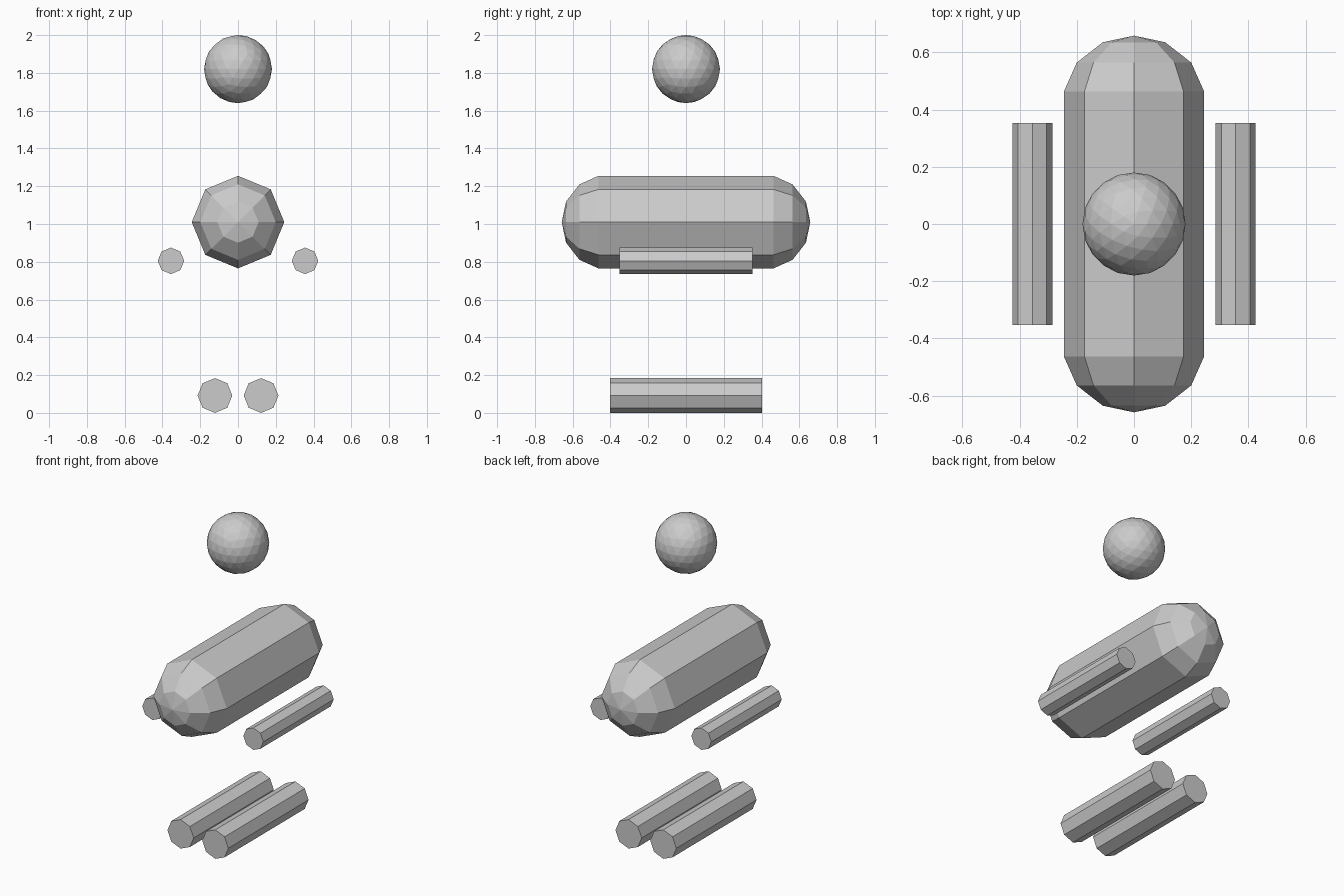
import bpy, bmesh, math

if "Cube" in bpy.data.objects:
    bpy.data.objects.remove(bpy.data.objects["Cube"])

SIDES = 8


def limb(name, x, z, radius, half_length):
    # eight-sided rod lying along y
    bpy.ops.mesh.primitive_cylinder_add(
        vertices=SIDES, radius=radius, depth=2 * half_length,
        location=(x, 0, z), rotation=(math.pi / 2, 0, 0))
    bpy.context.object.name = name


def capsule(name, z, profile):
    # eight-sided lathe around y, profile = (y, radius) of one half, tip first
    half = [(-y, r) for y, r in profile]
    rings = half + [(y, r) for y, r in reversed(profile)]
    bm = bmesh.new()
    loops = []
    for y, r in rings:
        if r == 0:
            loops.append([bm.verts.new((0, y, 0))] * SIDES)
        else:
            loops.append([bm.verts.new((r * math.cos(i * math.tau / SIDES), y,
                                        r * math.sin(i * math.tau / SIDES)))
                          for i in range(SIDES)])
    for a, b in zip(loops, loops[1:]):
        for i in range(SIDES):
            j = (i + 1) % SIDES
            corners = list(dict.fromkeys((a[i], a[j], b[j], b[i])))
            bm.faces.new(corners)
    bmesh.ops.recalc_face_normals(bm, faces=bm.faces)
    mesh = bpy.data.meshes.new(name)
    bm.to_mesh(mesh)
    bm.free()
    obj = bpy.data.objects.new(name, mesh)
    obj.location.z = z
    bpy.context.collection.objects.link(obj)


# head
bpy.ops.mesh.primitive_ico_sphere_add(subdivisions=3, radius=0.18, location=(0, 0, 1.82))
bpy.context.object.name = "head"

# torso
capsule("torso", 1.01, [(0.658, 0), (0.635, 0.109), (0.564, 0.2), (0.463, 0.245)])

# arms and legs
for side, label in ((-1, "left"), (1, "right")):
    limb("arm_" + label, side * 0.355, 0.805, 0.07, 0.353)
    limb("leg_" + label, side * 0.122, 0.092, 0.092, 0.402)
